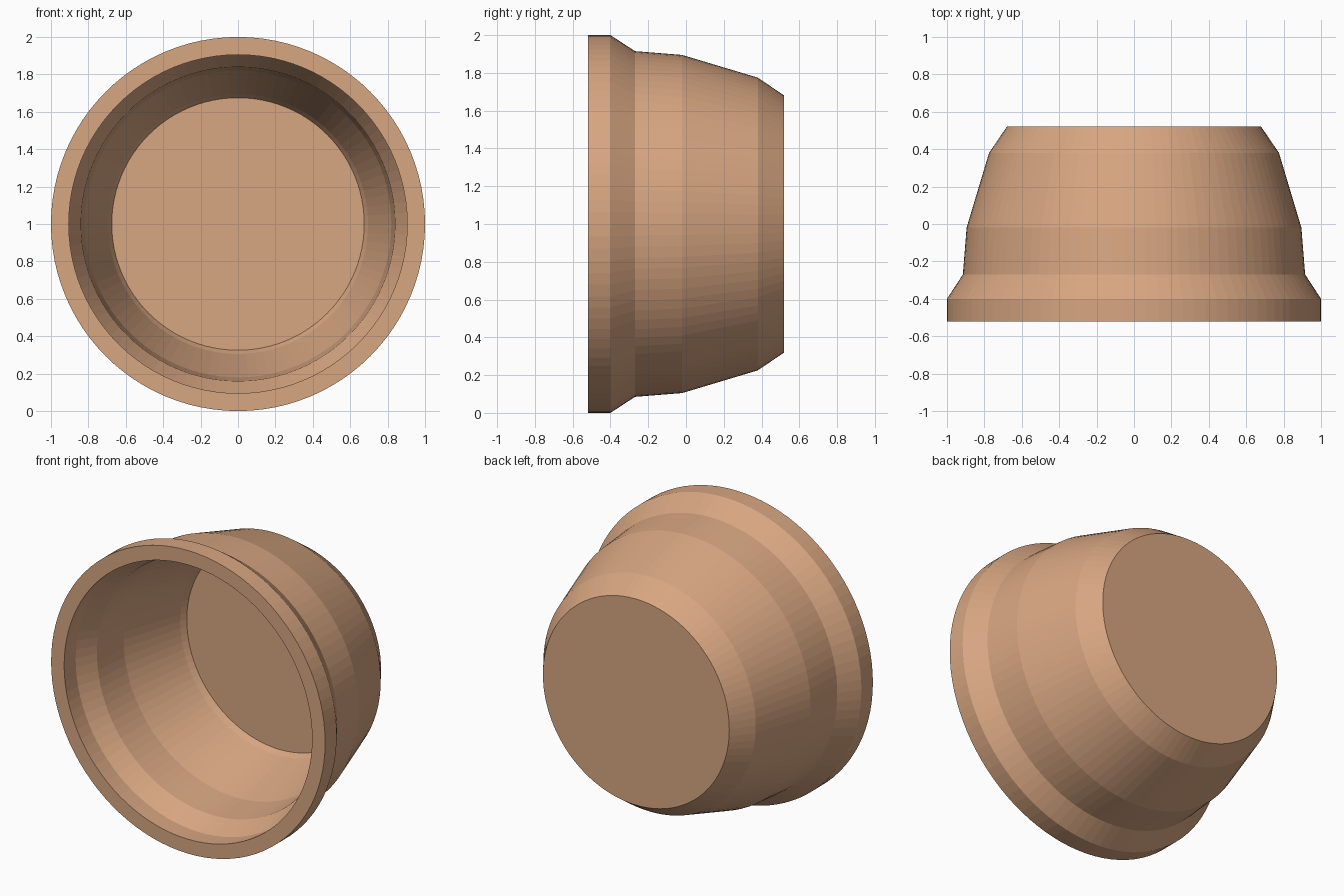
import bpy
import bmesh
from math import tau
from mathutils import Vector

SEGMENTS = 96
AXIS_HEIGHT = 1.0

cube = bpy.data.objects.get("Cube")
if cube:
    bpy.data.objects.remove(cube, do_unlink=True)


def make_material(name, color):
    mat = bpy.data.materials.new(name)
    mat.use_nodes = True
    mat.diffuse_color = color
    mat.node_tree.nodes["Principled BSDF"].inputs["Base Color"].default_value = color
    return mat


def lathe(name, profile, material):
    """Revolve (radius, depth) points about the y axis into a closed solid."""
    bm = bmesh.new()
    verts = [bm.verts.new((r, y, 0)) for r, y in profile]
    edges = [bm.edges.new(pair) for pair in zip(verts, verts[1:])]
    bmesh.ops.spin(bm, geom=verts + edges, cent=(0, 0, 0), axis=(0, 1, 0),
                   angle=tau, steps=SEGMENTS, use_duplicate=False)
    bmesh.ops.remove_doubles(bm, verts=bm.verts, dist=1e-4)
    # Merge the flat fans into single discs
    bmesh.ops.dissolve_verts(bm, verts=[v for v in bm.verts
                             if Vector((v.co.x, v.co.z)).length < 1e-4])
    bmesh.ops.recalc_face_normals(bm, faces=bm.faces)
    mesh = bpy.data.meshes.new(name)
    bm.to_mesh(mesh)
    bm.free()
    mesh.materials.append(material)
    obj = bpy.data.objects.new(name, mesh)
    obj.location.z = AXIS_HEIGHT
    bpy.context.collection.objects.link(obj)
    return obj


# Outer wall from the closed base to the wide rim
outer = [(0, .52), (.68, .52), (.775, .38), (.895, -.02),
         (.915, -.27), (1, -.40), (1, -.52)]
# Inner wall from the rim opening down to the floor
inner = [(.905, -.52), (.905, -.40), (.84, -.27), (.82, -.02),
         (.695, .39), (.675, .43), (0, .43)]

clay = make_material("clay", (.68, .38, .22, 1))
lathe("pot_shell", outer + inner, clay)
